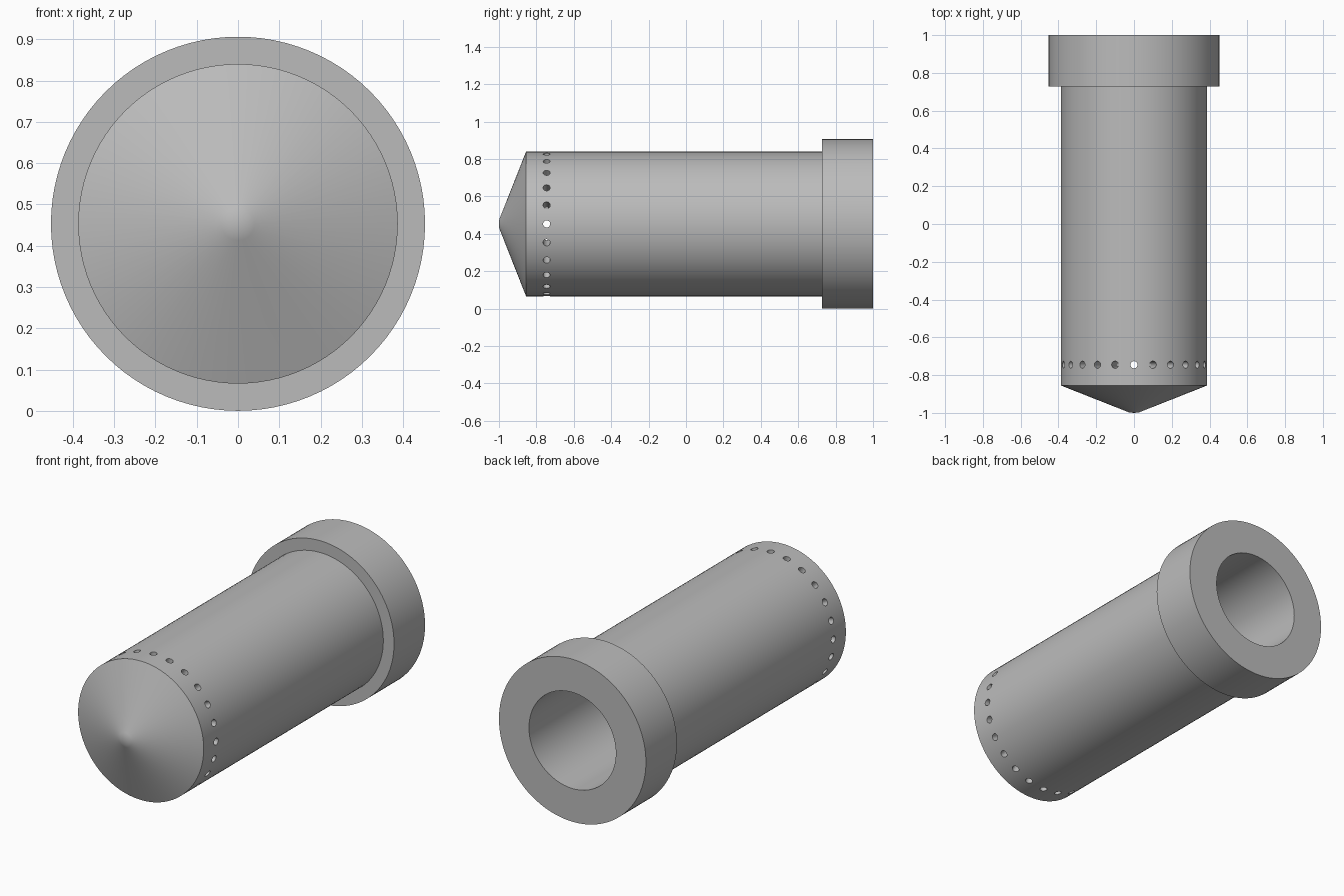
import bpy, bmesh, math
from mathutils import Matrix, Vector

if "Cube" in bpy.data.objects:
    bpy.data.objects.remove(bpy.data.objects["Cube"], do_unlink=True)

SEGMENTS = 96
HOLES = 24
AXIS_Z = 0.453
HOLE_Y = -0.745

steel = bpy.data.materials.new("steel_grey")
steel.use_nodes = True
colour = (0.5, 0.5, 0.5, 1)
steel.diffuse_color = colour
steel.node_tree.nodes["Principled BSDF"].inputs["Base Color"].default_value = colour


def make_object(name, bm):
    bmesh.ops.recalc_face_normals(bm, faces=bm.faces)
    mesh = bpy.data.meshes.new(name)
    bm.to_mesh(mesh)
    bm.free()
    mesh.materials.append(steel)
    obj = bpy.data.objects.new(name, mesh)
    obj.location.z = AXIS_Z
    bpy.context.collection.objects.link(obj)
    return obj


# Flanged tube with a blunt cone tip and a blind bore, as (radius, y)
profile = [
    (0, -1), (0.025, -0.998), (0.04, -0.992), (0.387, -0.855),
    (0.387, HOLE_Y - 0.03), (0.387, HOLE_Y + 0.03),
    (0.387, 0.727), (0.453, 0.727), (0.453, 1), (0.268, 1),
    (0.268, HOLE_Y + 0.03), (0.268, HOLE_Y - 0.03),
    (0.268, -0.85), (0, -0.85),
]
bm = bmesh.new()
verts = [bm.verts.new((r, y, 0)) for r, y in profile]
edges = [bm.edges.new(pair) for pair in zip(verts, verts[1:])]
bmesh.ops.spin(bm, geom=verts + edges, cent=(0, 0, 0), axis=(0, 1, 0),
               angle=math.tau, steps=SEGMENTS, use_merge=True)
bmesh.ops.remove_doubles(bm, verts=bm.verts, dist=0.0001)
body = make_object("flanged_tube", bm)

# Ring of small radial holes through the wall
bm = bmesh.new()
for i in range(HOLES):
    turn = Matrix.Rotation(math.tau * i / HOLES, 4, "Y")
    place = turn @ Matrix.Translation(Vector((0, HOLE_Y, 0.33)))
    bmesh.ops.create_cone(bm, cap_ends=True, segments=20, radius1=0.019,
                          radius2=0.019, depth=0.2, matrix=place)
cutter = make_object("hole_cutter", bm)
cutter.hide_render = True
cutter.hide_viewport = True

cut = body.modifiers.new("radial_holes", "BOOLEAN")
cut.operation = "DIFFERENCE"
cut.solver = "EXACT"
cut.object = cutter

# Apply the cut, then smooth the round walls while keeping the rims sharp
bpy.context.view_layer.update()
graph = bpy.context.evaluated_depsgraph_get()
result = bpy.data.meshes.new_from_object(body.evaluated_get(graph))
body.modifiers.clear()
body.data = result
bpy.data.objects.remove(cutter, do_unlink=True)

bpy.ops.object.select_all(action="DESELECT")
body.select_set(True)
bpy.context.view_layer.objects.active = body
bpy.ops.object.shade_smooth_by_angle(angle=math.radians(20))
